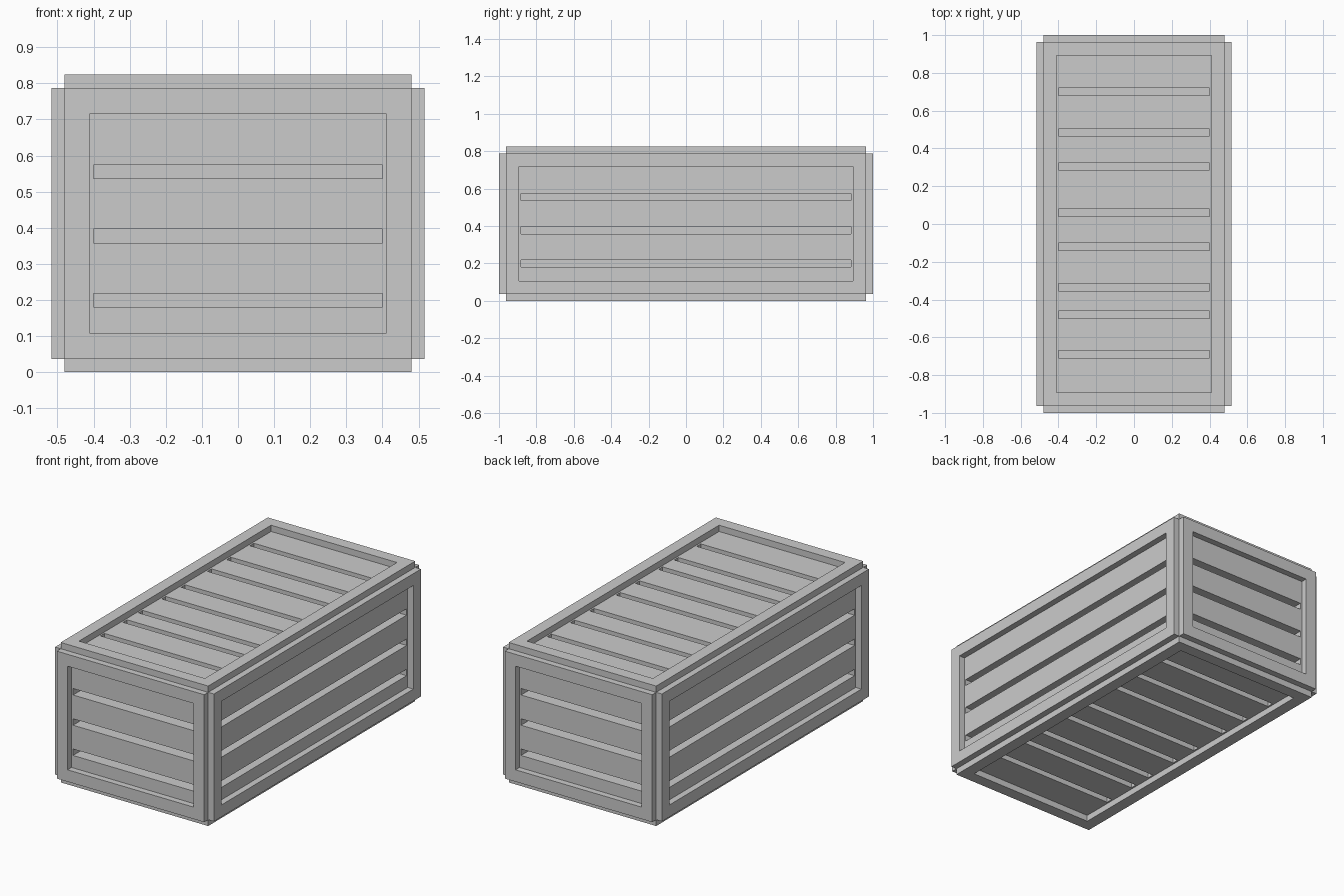
import bpy, bmesh
from mathutils import Vector

if "Cube" in bpy.data.objects:
    bpy.data.objects.remove(bpy.data.objects["Cube"])

# Core half sizes; every side carries a raised frame around recessed slats
HX, HY, HZ = 0.48, 0.963, 0.375
ZC = 0.412          # height of crate centre
T = 0.037           # frame thickness beyond the slats
W = 0.07            # frame border width
DEEP = 0.08         # depth of the gaps between slats
GAP = 0.038


def finish(name, bm):
    bmesh.ops.recalc_face_normals(bm, faces=bm.faces)
    mesh = bpy.data.meshes.new(name)
    bm.to_mesh(mesh)
    bm.free()
    ob = bpy.data.objects.new(name, mesh)
    bpy.context.collection.objects.link(ob)
    return ob


def frame(name, place, hu, hv, n0, n1):
    """Closed rectangular ring swept around the opening."""
    bm = bmesh.new()
    loops = []
    for inset, n in ((0, n1), (W, n1), (W, n0), (0, n0)):
        u, v = hu - inset, hv - inset
        loops.append([bm.verts.new(place(a * u, b * v, n))
                      for a, b in ((-1, -1), (1, -1), (1, 1), (-1, 1))])
    for i in range(4):
        a, b = loops[i], loops[(i + 1) % 4]
        for k in range(4):
            j = (k + 1) % 4
            bm.faces.new((a[k], a[j], b[j], b[k]))
    finish(name, bm)


def block(bm, place, u0, u1, v0, v1, n0, n1):
    lo, hi = Vector((u0, v0, n0)), Vector((u1, v1, n1))
    verts = bmesh.ops.create_cube(bm, size=1)["verts"]
    for v in verts:
        v.co = place(*[(lo[i] + hi[i]) / 2 + v.co[i] * (hi[i] - lo[i])
                       for i in range(3)])


def panel(name, place, hu, hv, hn, gaps):
    """Frame plus slats running along u, separated by gaps centred at v."""
    frame(name + "_frame", place, hu, hv, hn - DEEP, hn + T)
    bm = bmesh.new()
    start = -hv + W
    for g in gaps + [hv - W + GAP / 2]:
        block(bm, place, -hu + W, hu - W, start, g - GAP / 2, hn - DEEP, hn)
        start = g + GAP / 2
    finish(name + "_slats", bm)


side_gaps = [z - ZC for z in (0.199, 0.377, 0.555)]
lid_gaps = [-0.69, -0.48, -0.335, -0.12, 0.06, 0.305, 0.485, 0.70]

# Opposite panels in pairs
for s, fb, lr, bt in ((-1, "front", "left", "bottom"), (1, "back", "right", "top")):
    panel(fb, lambda u, v, n: Vector((u, s * n, v + ZC)), HX, HZ, HY, side_gaps)
    panel(lr, lambda u, v, n: Vector((s * n, u, v + ZC)), HY, HZ, HX, side_gaps)
    panel(bt, lambda u, v, n: Vector((u, v, s * n + ZC)), HX, HY, HZ, lid_gaps)

# Inner body closing the gaps
bm = bmesh.new()
block(bm, lambda x, y, z: Vector((x, y, z + ZC)), -HX + DEEP, HX - DEEP,
      -HY + DEEP, HY - DEEP, -HZ + DEEP, HZ - DEEP)
finish("inner_box", bm)
